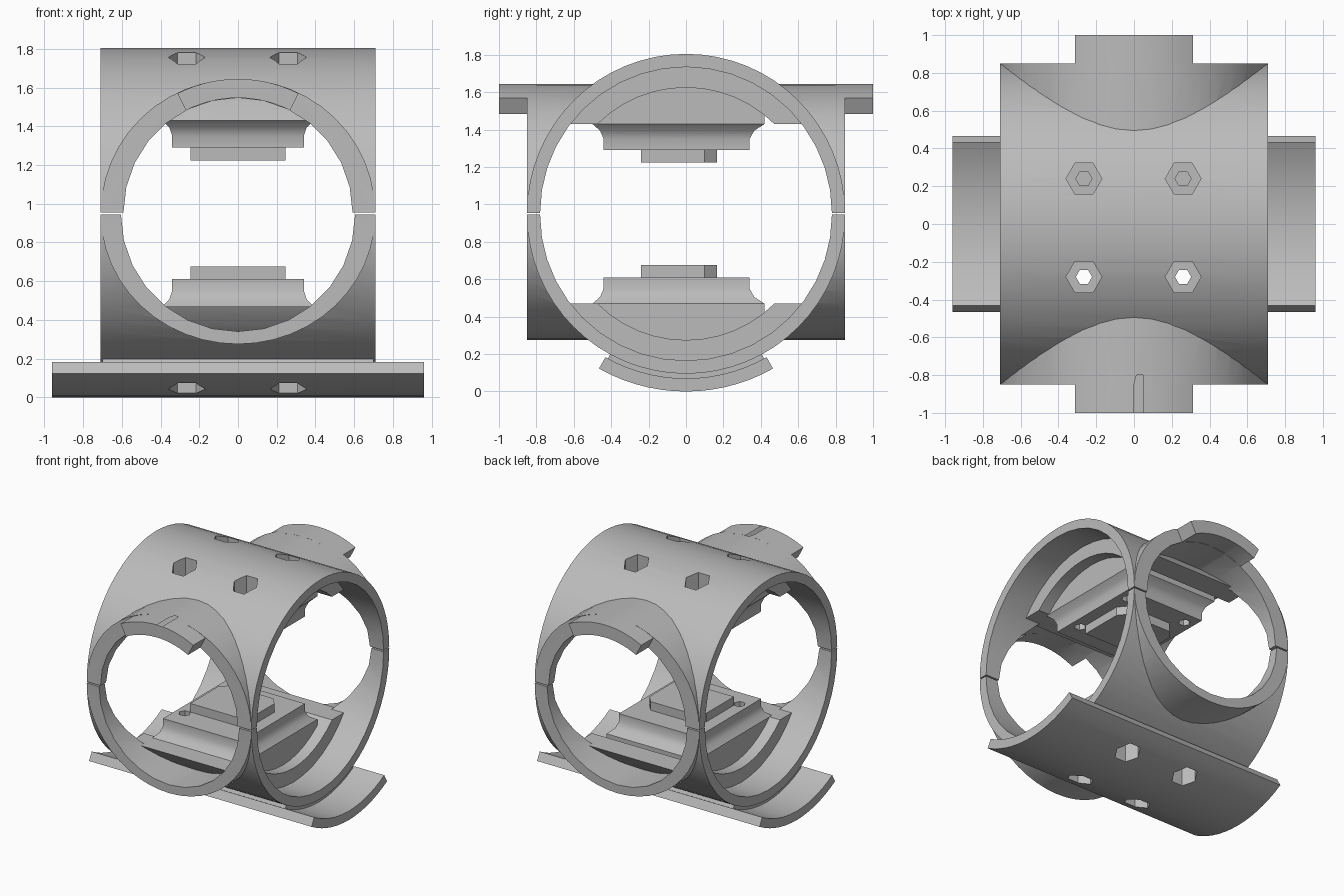
import bpy, bmesh, math
from mathutils import Vector

cube = bpy.data.objects.get("Cube")
if cube:
    bpy.data.objects.remove(cube, do_unlink=True)

grey = bpy.data.materials.new("plain_grey")
grey.use_nodes = True
grey.diffuse_color = (0.5, 0.5, 0.5, 1)
grey.node_tree.nodes["Principled BSDF"].inputs["Base Color"].default_value = (0.5, 0.5, 0.5, 1)

# Map (profile u, profile v, distance along axis) to x, y, z
PLACE = {
    "x": lambda u, v, w: Vector((w, u, v)),
    "y": lambda u, v, w: Vector((u, w, v)),
    "z": lambda u, v, w: Vector((u, v, w)),
}


def arc(ru, rv, start, end, n):
    """Points on an ellipse arc, angles in degrees."""
    angles = [math.radians(start + (end - start) * i / n) for i in range(n + 1)]
    return [(ru * math.cos(a), rv * math.sin(a)) for a in angles]


def circle(ru, rv, n):
    return arc(ru, rv, 0, 360, n)[:-1]


def band(r_in, r_out, half_angle, n=14):
    """Curved strip centred on the top of a circle."""
    a, b = 90 - half_angle, 90 + half_angle
    return arc(r_out, r_out, a, b, n) + arc(r_in, r_in, b, a, n)


def loft(name, sections, axis):
    """Closed solid through sections, each (profile, distance along axis)."""
    bm = bmesh.new()
    rings = [[bm.verts.new(PLACE[axis](u, v, w)) for u, v in prof] for prof, w in sections]
    n = len(rings[0])
    bm.faces.new(rings[0])
    bm.faces.new(rings[-1])
    for a, b in zip(rings, rings[1:]):
        for i in range(n):
            j = (i + 1) % n
            bm.faces.new((a[i], a[j], b[j], b[i]))
    bmesh.ops.recalc_face_normals(bm, faces=bm.faces)
    mesh = bpy.data.meshes.new(name)
    bm.to_mesh(mesh)
    bm.free()
    obj = bpy.data.objects.new(name, mesh)
    bpy.context.collection.objects.link(obj)
    return obj


def prism(name, profile, axis, lo, hi):
    return loft(name, [(profile, lo), (profile, hi)], axis)


def rect(x0, x1, y0, y1):
    return [(x0, y0), (x1, y0), (x1, y1), (x0, y1)]


def combine(obj, other, operation):
    bpy.context.view_layer.objects.active = obj
    mod = obj.modifiers.new("combine", "BOOLEAN")
    mod.operation, mod.object, mod.solver = operation, other, "EXACT"
    bpy.ops.object.modifier_apply(modifier=mod.name)
    bpy.data.objects.remove(other, do_unlink=True)


def clamp_half(name, sign, height, outer, inner, front_only):
    # Crossing half tubes
    body = prism(name, arc(0.85, 0.85, 0, 180, 32), "x", -0.71, 0.71)
    combine(body, prism("cross_tube", arc(0.709, outer, 0, 180, 24), "y", -0.849, 0.849), "UNION")
    combine(body, prism("main_bore", circle(0.78, 0.78, 40), "x", -1.2, 1.2), "DIFFERENCE")
    combine(body, prism("cross_bore", circle(inner, inner, 28), "y", -1.2, 1.2), "DIFFERENCE")

    # Stepped skirt inside the main tube
    skirt = prism("skirt", band(0.67, 0.81, 60, 16), "x", -0.48, 0.48)
    combine(skirt, prism("skirt_limit", rect(-1, 1, -1, 1), "z", 0.475, 1), "INTERSECT")
    combine(body, skirt, "UNION")

    # Mounting pad with a flared root
    pad = loft("pad", [
        (rect(-0.34, 0.34, -0.44, 0.34), 0.335),
        (rect(-0.34, 0.34, -0.44, 0.34), 0.395),
        (rect(-0.355, 0.355, -0.46, 0.365), 0.44),
        (rect(-0.39, 0.39, -0.5, 0.42), 0.475),
        (rect(-0.39, 0.39, -0.5, 0.42), 0.9)], "z")
    combine(pad, prism("pad_limit", circle(0.815, 0.815, 40), "x", -1, 1), "INTERSECT")
    combine(body, pad, "UNION")

    # Raised plate with two clipped corners
    plate = [(-0.245, -0.24), (0.245, -0.24), (0.245, 0.1), (0.19, 0.165),
             (-0.19, 0.165), (-0.245, 0.1)]
    combine(body, prism("plate", plate, "z", 0.268, 0.36), "UNION")

    # Outer tabs or saddle
    if sign > 0:
        for lo, hi in ((-1, -0.8), (0.8, 1)):
            combine(body, prism("tab", band(inner, outer, 27), "y", lo, hi), "UNION")
    else:
        combine(body, prism("saddle", band(0.875, 0.945, 29.5), "x", -0.96, 0.96), "UNION")
        combine(body, prism("saddle_root", band(0.835, 0.9, 28.5), "x", -0.7, 0.7), "UNION")

    # Bolt holes with hexagonal recesses
    for x in (-0.265, 0.26):
        for y in (-0.28, 0.24):
            recess = [(x + u, y + v) for u, v in circle(0.095, 0.095, 6)]
            combine(body, prism("recess", recess, "z", 0.5, 1.3), "DIFFERENCE")
            if y < 0 or not front_only:
                hole = [(x + u, y + v) for u, v in circle(0.043, 0.043, 6)]
                combine(body, prism("hole", hole, "z", 0.3, 1.3), "DIFFERENCE")

    # Place the half above or below the split
    bm = bmesh.new()
    bm.from_mesh(body.data)
    for v in bm.verts:
        v.co.z = height + sign * v.co.z
    if sign < 0:
        bmesh.ops.reverse_faces(bm, faces=bm.faces)
    bm.to_mesh(body.data)
    bm.free()
    body.data.materials.clear()
    body.data.materials.append(grey)
    for f in body.data.polygons:
        f.material_index = 0
    bpy.ops.object.select_all(action="DESELECT")
    body.select_set(True)
    bpy.context.view_layer.objects.active = body
    bpy.ops.object.shade_smooth_by_angle(angle=math.radians(30))


clamp_half("upper_clamp_half", 1, 0.955, 0.69, 0.592, False)
clamp_half("lower_clamp_half", -1, 0.945, 0.67, 0.605, True)
